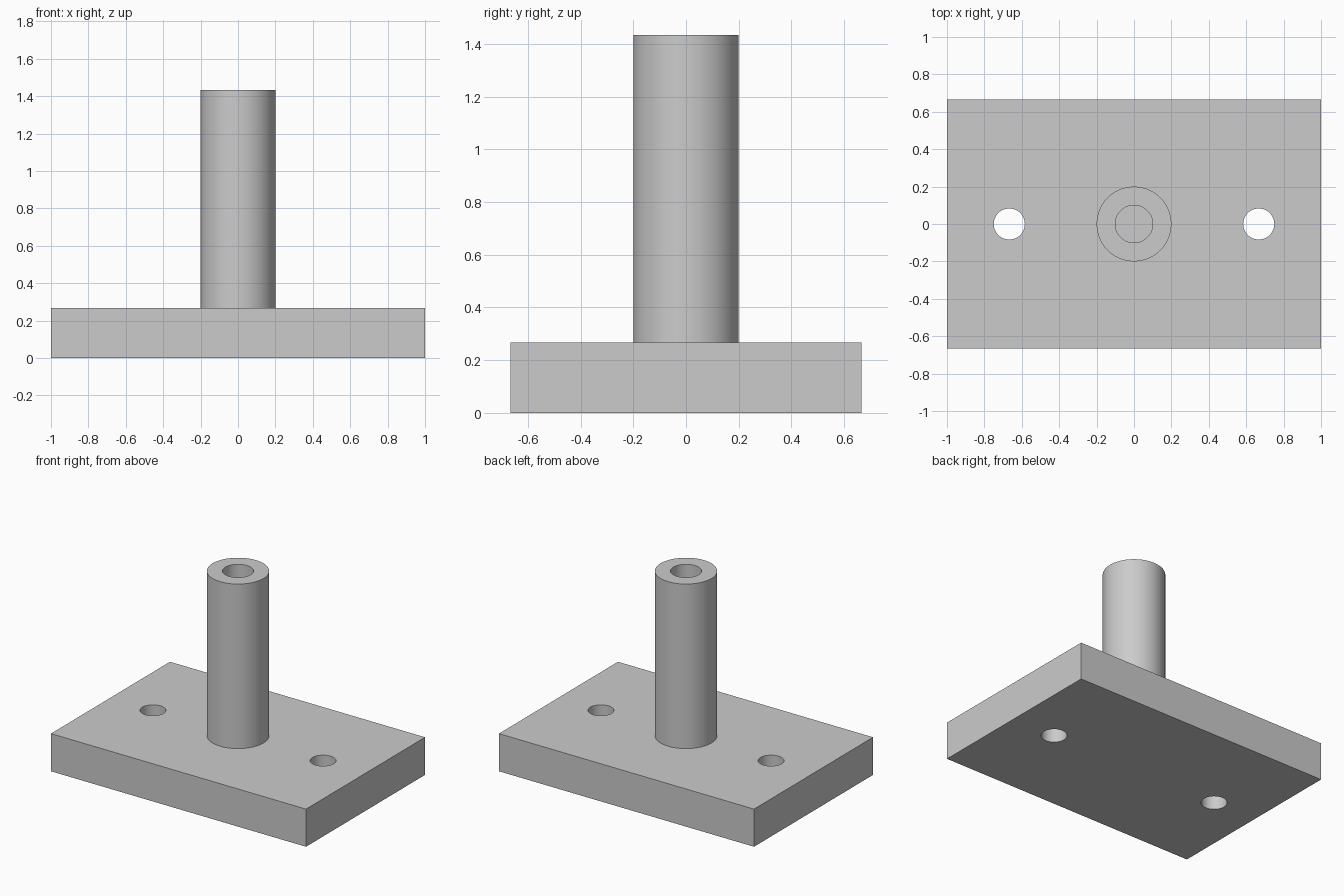
import bpy
import bmesh
from math import pi, radians
from mathutils import Vector

if "Cube" in bpy.data.objects:
    bpy.data.objects.remove(bpy.data.objects["Cube"], do_unlink=True)

PLATE = Vector((2.0, 1.333, 0.267))   # width, depth, thickness
POST_TOP = 1.433
POST_R, BORE_R = 0.2, 0.1
HOLE_R, HOLE_X = 0.083, 0.667
SIDES = 64

# Single grey finish
grey = bpy.data.materials.new("plain_grey")
grey.use_nodes = True
colour = (0.6, 0.6, 0.6, 1)
grey.diffuse_color = colour
grey.node_tree.nodes["Principled BSDF"].inputs["Base Color"].default_value = colour


def shade(obj):
    bpy.ops.object.select_all(action="DESELECT")
    obj.select_set(True)
    bpy.context.view_layer.objects.active = obj
    bpy.ops.object.shade_smooth_by_angle(angle=radians(30))


# Base plate
bpy.ops.mesh.primitive_cube_add(size=1, location=(0, 0, PLATE.z / 2))
plate = bpy.context.object
plate.name = "base_plate"
plate.scale = PLATE
bpy.ops.object.transform_apply(location=True, scale=True)
plate.data.materials.append(grey)

# Mounting holes through the plate
for side, name in ((-1, "right_hole_cutter"), (1, "left_hole_cutter")):
    bpy.ops.mesh.primitive_cylinder_add(vertices=SIDES, radius=HOLE_R, depth=1,
                                        location=(side * HOLE_X, 0, PLATE.z / 2))
    cutter = bpy.context.object
    cutter.name = name
    cutter.hide_render = True
    cutter.data.materials.append(grey)
    cut = plate.modifiers.new(name, "BOOLEAN")
    cut.operation = "DIFFERENCE"
    cut.solver = "EXACT"
    cut.object = cutter
    bpy.ops.object.select_all(action="DESELECT")
    plate.select_set(True)
    bpy.context.view_layer.objects.active = plate
    bpy.ops.object.modifier_apply(modifier=cut.name)
    bpy.data.objects.remove(cutter, do_unlink=True)
shade(plate)

# Hollow post: outer wall, rim and bore, lathed and closed below by the plate
bm = bmesh.new()
profile = [bm.verts.new((r, 0, z)) for r, z in (
    (POST_R, PLATE.z), (POST_R, POST_TOP), (BORE_R, POST_TOP), (BORE_R, PLATE.z))]
edges = [bm.edges.new(pair) for pair in zip(profile, profile[1:])]
bmesh.ops.spin(bm, geom=profile + edges, cent=(0, 0, 0), axis=(0, 0, 1),
               angle=2 * pi, steps=SIDES, use_merge=True)
bmesh.ops.remove_doubles(bm, verts=bm.verts, dist=0.0001)
bmesh.ops.recalc_face_normals(bm, faces=bm.faces)
# The rim must face upwards
if any(f.normal.z < -0.5 for f in bm.faces):
    bmesh.ops.reverse_faces(bm, faces=bm.faces)
mesh = bpy.data.meshes.new("hollow_post")
bm.to_mesh(mesh)
bm.free()
mesh.materials.append(grey)
post = bpy.data.objects.new("hollow_post", mesh)
bpy.context.collection.objects.link(post)
shade(post)
